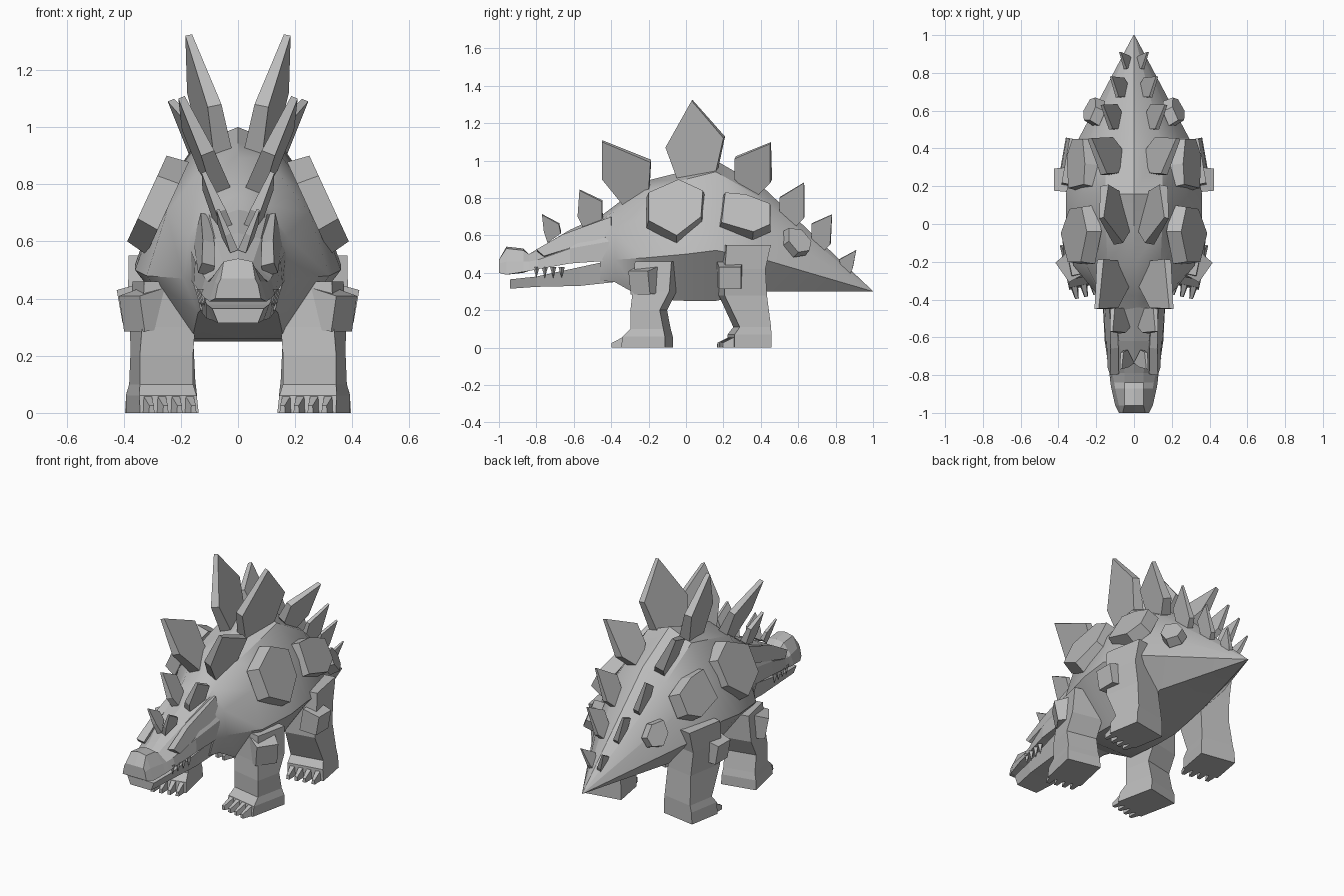
import bpy, bmesh, math
from mathutils import Vector, Matrix

if "Cube" in bpy.data.objects:
    bpy.data.objects.remove(bpy.data.objects["Cube"])

grey = bpy.data.materials.new("stone_grey")
grey.diffuse_color = (0.5, 0.5, 0.5, 1)
grey.use_nodes = True
grey.node_tree.nodes["Principled BSDF"].inputs["Base Color"].default_value = grey.diffuse_color


def finish(name, bm, smooth=0):
    bmesh.ops.remove_doubles(bm, verts=bm.verts, dist=0.0005)
    bmesh.ops.recalc_face_normals(bm, faces=bm.faces)
    me = bpy.data.meshes.new(name)
    bm.to_mesh(me)
    bm.free()
    me.materials.append(grey)
    ob = bpy.data.objects.new(name, me)
    bpy.context.collection.objects.link(ob)
    if smooth:
        bpy.ops.object.select_all(action='DESELECT')
        ob.select_set(True)
        bpy.context.view_layer.objects.active = ob
        bpy.ops.object.shade_smooth_by_angle(angle=math.radians(smooth))
    return ob


def mirror(ob):
    m = ob.modifiers.new("mirror", 'MIRROR')
    m.use_clip = False
    m.use_mirror_merge = False
    return ob


def loft(name, rings, smooth=0):
    """Skin a list of equal-length point loops and cap both ends."""
    bm = bmesh.new()
    loops = [[bm.verts.new(p) for p in r] for r in rings]
    n = len(loops[0])
    for a, b in zip(loops, loops[1:]):
        for i in range(n):
            j = (i + 1) % n
            bm.faces.new((a[i], a[j], b[j], b[i]))
    bm.faces.new(loops[0])
    bm.faces.new(loops[-1])
    return finish(name, bm, smooth)


def ring(y, half):
    """Full cross-section at y from its right half, top to bottom."""
    left = [(-x, y, z) for x, z in reversed(half) if x > 0]
    return [(x, y, z) for x, z in half] + left


def slab(name, outline, x0, lean, turn, thick, tip=1.0, grow=1.0):
    """Plate from a side outline (y, z), leaning outward and turned, thinned to its tip."""
    yc = sum(p[0] for p in outline) / len(outline)
    zc = sum(p[1] for p in outline) / len(outline)
    lo, hi = min(p[1] for p in outline), max(p[1] for p in outline)
    nrm = Vector((1, -turn, -lean)).normalized()
    outer, inner = [], []
    for y, z in outline:
        t = thick * (1 + (tip - 1) * (z - lo) / (hi - lo))
        p = Vector((x0 + lean * (z - zc) + turn * (y - yc), y, z))
        c = Vector((x0, yc, zc))
        outer.append(p)
        inner.append(c + (p - c) * grow - nrm * t)
    return mirror(loft(name, [inner, outer]))


# Body and tail
tip = [(0, .302), (.002, .302), (.003, .301), (.003, .3), (.002, .299), (0, .299)]
body = [
    (-.46, [(0, .70), (.09, .68), (.14, .60), (.16, .47), (.13, .36), (0, .36)]),
    (-.38, [(0, .76), (.10, .73), (.17, .62), (.19, .47), (.14, .35), (0, .35)]),
    (-.22, [(0, .89), (.14, .84), (.25, .70), (.32, .48), (.16, .26), (0, .26)]),
    (0, [(0, .945), (.15, .90), (.27, .74), (.36, .50), (.17, .25), (0, .25)]),
    (.16, [(0, 1.0), (.15, .94), (.28, .75), (.36, .52), (.17, .25), (0, .25)]),
    (.42, [(0, .85), (.15, .79), (.25, .65), (.31, .47), (.16, .30), (0, .30)]),
    (1, tip)]
loft("body", [ring(y, h) for y, h in body], 30)

# Upper head and snout
head = [
    (-.34, [(0, .76), (.11, .73), (.17, .58), (.17, .47), (0, .47)]),
    (-.62, [(0, .63), (.08, .61), (.15, .53), (.155, .45), (0, .45)]),
    (-.79, [(0, .53), (.05, .52), (.115, .47), (.13, .42), (0, .42)]),
    (-.84, [(0, .50), (.05, .50), (.105, .46), (.125, .41), (0, .41)]),
    (-.87, [(0, .53), (.05, .52), (.10, .46), (.12, .405), (0, .40)]),
    (-.96, [(0, .54), (.05, .53), (.08, .46), (.10, .39), (0, .39)]),
    (-1, [(0, .47), (.06, .47), (.07, .45), (.08, .40), (0, .40)])]
loft("head", [ring(y, h) for y, h in head])

# Lower jaw
jaw = [(-.34, .48, .16, .355, .13), (-.57, .43, .135, .33, .11),
       (-.80, .38, .11, .325, .09), (-.94, .365, .09, .315, .07)]
loft("lower_jaw", [ring(y, [(0, zt), (xt, zt), (xb, zb), (0, zb)])
                   for y, zt, xt, zb, xb in jaw])

# Brow ridges
slab("brow_ridge", [(-.80, .525), (-.66, .605), (-.40, .70), (-.40, .60), (-.76, .49)],
     .135, -.25, .12, .05, .7)

# Teeth
bm = bmesh.new()
for i in range(4):
    y = -.80 + i * .045
    mat = Matrix.Translation((.118 + i * .005, y, .402)) @ Matrix.Rotation(math.pi, 4, 'X')
    bmesh.ops.create_cone(bm, cap_ends=True, segments=4, radius1=.017, radius2=0,
                          depth=.06, matrix=mat)
mirror(finish("teeth", bm))

# Back plates: outline, x at centre, outward lean, turn, thickness
back = [
    ([(-.77, .71), (-.68, .66), (-.67, .61), (-.74, .56), (-.76, .62)], .055, .35, .15, .03),
    ([(-.57, .84), (-.45, .78), (-.45, .67), (-.55, .64), (-.58, .70)], .095, .35, .15, .045),
    ([(-.45, 1.10), (-.19, .99), (-.20, .84), (-.32, .74), (-.45, .90)], .15, .4, .12, .07),
    ([(.03, 1.32), (.20, 1.12), (.15, .90), (-.04, .88), (-.11, 1.07)], .135, .2, .2, .07),
    ([(.45, 1.09), (.26, 1.01), (.26, .90), (.36, .79), (.45, .88)], .165, .4, .2, .07),
    ([(.63, .88), (.50, .80), (.50, .70), (.57, .63), (.63, .69)], .125, .3, .15, .04),
    ([(.78, .71), (.67, .66), (.67, .56), (.72, .50), (.77, .55)], .085, .3, .15, .035),
    ([(.91, .52), (.82, .47), (.83, .41), (.87, .38), (.89, .42)], .05, .3, .1, .028)]
for i, (outline, x0, lean, turn, thick) in enumerate(back):
    slab(f"back_plate_{i + 1}", outline, x0, lean, turn, thick, .35)

# Flank armour, bevelled toward the outside
flank = [
    ([(-.04, .90), (.09, .84), (.08, .70), (-.05, .60), (-.20, .68), (-.20, .83)],
     .315, -.46, 0, .08),
    ([(.21, .83), (.32, .82), (.45, .77), (.45, .66), (.36, .62), (.19, .67)],
     .305, -.5, -.1, .08),
    ([(.55, .64), (.62, .63), (.67, .57), (.66, .52), (.60, .51), (.55, .57)],
     .235, -.45, -.5, .06)]
for i, (outline, x0, lean, turn, thick) in enumerate(flank):
    slab(f"flank_armour_{i + 1}", outline, x0, lean, turn, thick, grow=1.08)


def leg(name, rows, spin, toe_y, toe_x, pad):
    """Leg lofted upward from (z, front, back, inner, outer), with claws and a knee pad."""
    pivot = Vector((.27, (rows[0][1] + rows[0][2]) / 2, 0))
    turn = Matrix.Translation(pivot) @ Matrix.Rotation(math.radians(spin), 4, 'Z') \
        @ Matrix.Translation(-pivot)
    rings = [[turn @ Vector(p) for p in ((xi, f, z), (xo, f, z), (xo, b, z), (xi, b, z))]
             for z, f, b, xi, xo in rows]
    mirror(loft(name, rings))
    # Claws: four stubby wedges along the toe edge
    bm = bmesh.new()
    for x in toe_x:
        base = [(x + sx * .021, toe_y + .07, z) for sx, z in ((-1, 0), (1, 0), (.7, .06), (-.7, .06))]
        end = [(x + sx * .01, toe_y, z) for sx, z in ((-1, 0), (1, 0), (.8, .025), (-.8, .025))]
        a = [bm.verts.new(turn @ Vector(p)) for p in base]
        b = [bm.verts.new(turn @ Vector(p)) for p in end]
        bm.faces.new(a)
        bm.faces.new(b)
        for i in range(4):
            j = (i + 1) % 4
            bm.faces.new((a[i], a[j], b[j], b[i]))
    mirror(finish(name + "_claws", bm))
    # Knee pad: tapered block on the outer face
    c, size, angle = pad
    spot = Matrix.Translation(c) @ Matrix.Rotation(math.radians(angle), 4, 'Z') \
        @ Matrix.Rotation(math.radians(10), 4, 'Y')
    rings = [[spot @ Vector((dx, sy * size * k, sz * size * k)) for sy, sz in
              ((-1, -1), (1, -1), (1, 1), (-1, 1))] for dx, k in ((-.06, 1.05), (.045, .9))]
    mirror(loft(name + "_pad", rings))


leg("front_leg",
    [(0, -.33, -.09, .16, .37), (.06, -.32, -.09, .165, .37), (.10, -.28, -.10, .17, .36),
     (.20, -.28, -.12, .17, .36), (.30, -.27, -.07, .16, .35), (.46, -.26, -.06, .22, .34)],
    -12, -.385, [.19, .24, .29, .34], ((.335, -.225, .355), .07, -35))
leg("rear_leg",
    [(0, .24, .44, .16, .38), (.07, .24, .44, .16, .375), (.11, .27, .44, .165, .365),
     (.28, .19, .42, .17, .35), (.42, .19, .41, .18, .36), (.55, .20, .44, .20, .36)],
    10, .18, [.19, .24, .29, .345], ((.37, .235, .38), .065, 0))
